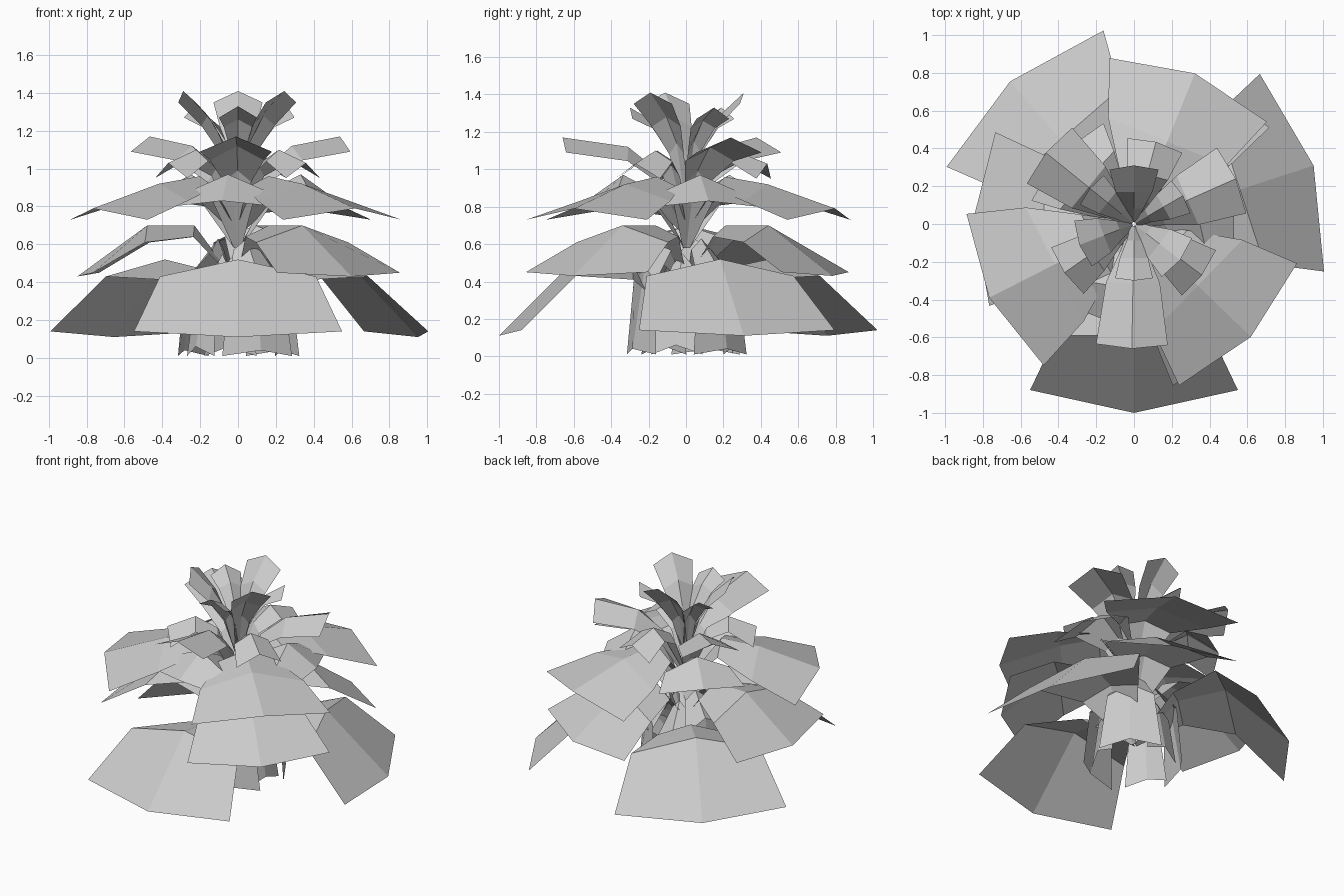
import bpy
from math import radians
from mathutils import Matrix

if "Cube" in bpy.data.objects:
    bpy.data.objects.remove(bpy.data.objects["Cube"])


def leaf(name, angle, width, neck_z, bend, tip, tip_fold):
    """Folded leaf growing from the stem: root, neck, bend and tip sections."""
    sections = [  # radius, ridge height, half width, drop of the two edges
        (0.01, neck_z - 0.3, 0.02, 0),
        (bend[0] * 0.48, neck_z, width * 0.38, 0.06),
        (*bend, width * 0.75, min(0.09, width * 0.4)),
        (*tip, width, tip_fold),
    ]
    verts, faces = [], []
    for i, (r, z, w, drop) in enumerate(sections):
        edge_r = r - 0.4 * w * w / r if i == 3 else r
        verts += [(edge_r, -w, z - drop), (r, 0, z), (edge_r, w, z - drop)]
    for i in range(3):
        for j in range(2):
            k = 3 * i + j
            faces.append((k, k + 3, k + 4, k + 1))
    mesh = bpy.data.meshes.new(name)
    mesh.from_pydata(verts, [], faces)
    mesh.transform(Matrix.Rotation(radians(angle), 4, 'Z'))
    mesh.update()
    bpy.context.collection.objects.link(bpy.data.objects.new(name, mesh))


def whorl(name, start, *shape, second=111, third=248):
    """Three leaves set around the stem."""
    for n, turn in enumerate((0, second, third), 1):
        leaf(f"{name}_{n}", start + turn, *shape)


# leaf bases hanging around the foot
whorl("foot_leaf_outer", 45, 0.2, 0.63, (0.24, 0.48), (0.31, 0.04), 0.03)
whorl("foot_leaf_inner", 100, 0.14, 0.55, (0.2, 0.38), (0.26, 0.06), 0.05)
# large drooping leaves
whorl("bottom_leaf", 18, 0.55, 0.47, (0.59, 0.52), (1.0, 0.11), -0.03, second=113, third=252)
whorl("lower_leaf", 67, 0.46, 0.7, (0.48, 0.7), (0.85, 0.43), -0.02)
whorl("middle_leaf", 68, 0.45, 0.96, (0.47, 0.92), (0.86, 0.79), 0.06, second=139)
# shorter leaves in the gaps
whorl("gap_leaf", 13, 0.28, 0.88, (0.34, 0.97), (0.54, 0.83), 0.03, second=124)
# rising upper leaves, the front one longer
for n, (angle, reach) in enumerate(((24, 0.59), (141, 0.6), (269, 0.66)), 1):
    leaf(f"upper_leaf_{n}", angle, 0.19, 0.99, (0.31, 1.12), (reach, 1.17), 0.08)
whorl("upper_small_leaf", 75, 0.15, 1.02, (0.27, 1.1), (0.45, 1.03), 0.08, second=140)
# crown
whorl("crown_leaf_low", 30, 0.1, 1.15, (0.18, 1.26), (0.3, 1.33), 0.06, third=240)
whorl("crown_leaf_top", 90, 0.13, 1.14, (0.17, 1.28), (0.31, 1.41), 0.06, third=232)
